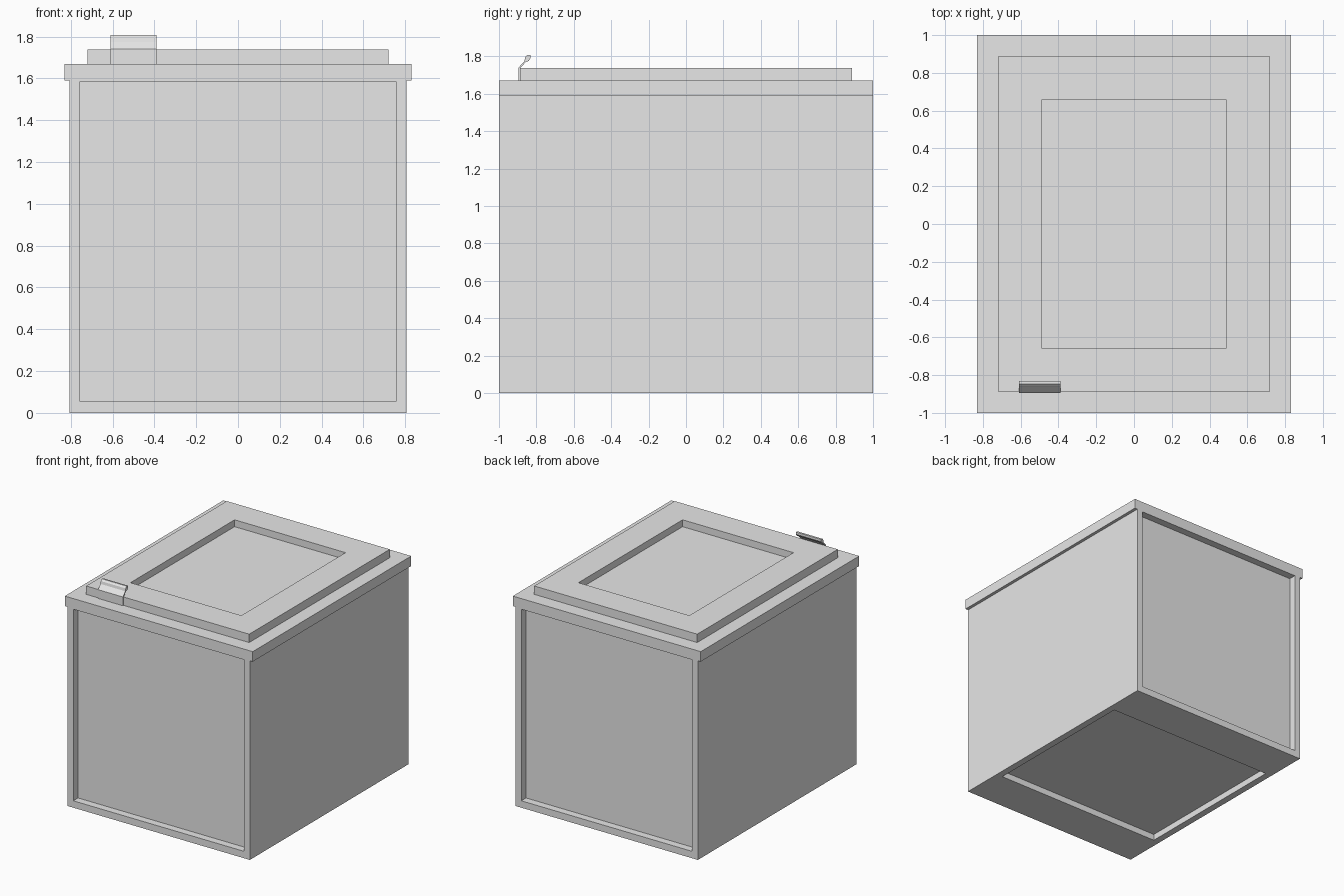
import bpy
import bmesh
from mathutils import Vector

cube = bpy.data.objects.get("Cube")
if cube:
    bpy.data.objects.remove(cube, do_unlink=True)

grey = bpy.data.materials.new("light_grey")
grey.use_nodes = True
colour = (0.8, 0.8, 0.8, 1)
grey.diffuse_color = colour
grey.node_tree.nodes["Principled BSDF"].inputs["Base Color"].default_value = colour


def finish(name, bm):
    bmesh.ops.recalc_face_normals(bm, faces=bm.faces)
    mesh = bpy.data.meshes.new(name)
    bm.to_mesh(mesh)
    bm.free()
    mesh.materials.append(grey)
    obj = bpy.data.objects.new(name, mesh)
    bpy.context.collection.objects.link(obj)
    return obj


def box(half_x, half_y, bottom, top):
    bm = bmesh.new()
    bmesh.ops.create_cube(bm, size=2)
    for v in bm.verts:
        v.co.x *= half_x
        v.co.y *= half_y
        v.co.z = top if v.co.z > 0 else bottom
    return bm


def recess(bm, direction, low, high, depth):
    """Inset the face turned to direction to the low-high limits, then sink it."""
    direction = Vector(direction)
    bm.normal_update()
    face = max(bm.faces, key=lambda f: f.normal.dot(direction))
    normal = face.normal.copy()
    face = bmesh.ops.extrude_discrete_faces(bm, faces=[face])["faces"][0]
    for v in face.verts:
        for axis in range(3):
            if abs(normal[axis]) < 0.5:
                v.co[axis] = min(max(v.co[axis], low[axis]), high[axis])
    face = bmesh.ops.extrude_discrete_faces(bm, faces=[face])["faces"][0]
    for v in face.verts:
        v.co -= normal * depth


# Body with sunken front, back and underside panels
body = box(0.805, 1, 0, 1.59)
for side in (-1, 1):
    recess(body, (0, side, 0), (-0.755, 0, 0.055), (0.755, 0, 1.585), 0.06)
recess(body, (0, 0, -1), (-0.75, -0.66, 0), (0.75, 0.66, 0), 0.05)
finish("body", body)

# Rim overhanging the sides
finish("top_rim", box(0.83, 1, 1.59, 1.67))

# Lid with a sunken panel
lid = box(0.72, 0.887, 1.67, 1.737)
recess(lid, (0, 0, 1), (-0.49, -0.657, 0), (0.49, 0.657, 0), 0.055)
finish("lid", lid)

# Bent latch: a flat plate, slanted stem and rounded grip
profile = [(-0.895, 1.67), (-0.895, 1.74), (-0.864, 1.774), (-0.86, 1.795),
           (-0.847, 1.808), (-0.832, 1.807), (-0.831, 1.79), (-0.84, 1.776),
           (-0.857, 1.769), (-0.886, 1.737), (-0.886, 1.67)]
latch = bmesh.new()
face = latch.faces.new([latch.verts.new((-0.61, y, z)) for y, z in profile])
sweep = bmesh.ops.extrude_face_region(latch, geom=[face])["geom"]
bmesh.ops.translate(latch, vec=(0.22, 0, 0),
                    verts=[g for g in sweep if isinstance(g, bmesh.types.BMVert)])
# Close the start cap if the sweep removed it
bmesh.ops.holes_fill(latch, edges=[e for e in latch.edges if e.is_boundary], sides=0)
finish("lid_latch", latch)
